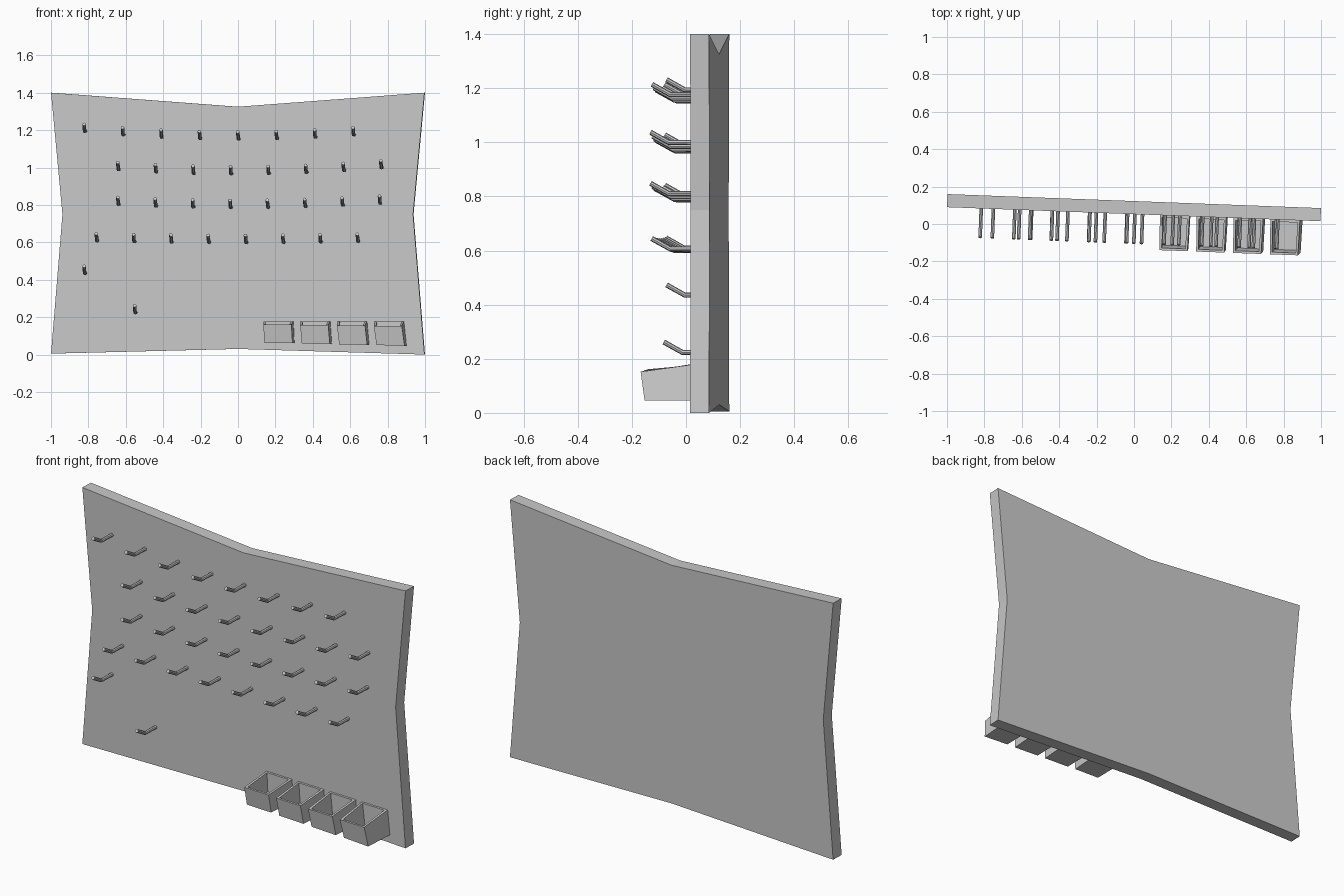
import bpy, bmesh
from mathutils import Matrix, Vector

cube = bpy.data.objects.get("Cube")
if cube:
    bpy.data.objects.remove(cube, do_unlink=True)

# One plain grey for everything
grey = bpy.data.materials.new("plain grey")
grey.use_nodes = True
colour = (0.58, 0.58, 0.58, 1)
grey.diffuse_color = colour
grey.node_tree.nodes["Principled BSDF"].inputs["Base Color"].default_value = colour

# Board frame: local y = 0 is the front face, turned slightly about z
SLOPE = -0.0375
THICK = 0.07
board_frame = Matrix.Translation((-0.0013, 0.0525, 0)) @ Matrix.Rotation(SLOPE, 4, 'Z')


def add_object(name, mesh, matrix=board_frame):
    obj = bpy.data.objects.new(name, mesh)
    obj.matrix_world = matrix
    bpy.context.collection.objects.link(obj)
    return obj


def finish(bm, name):
    bmesh.ops.recalc_face_normals(bm, faces=bm.faces)
    mesh = bpy.data.meshes.new(name)
    bm.to_mesh(mesh)
    bm.free()
    mesh.materials.append(grey)
    return mesh


# Board: a pinched outline pushed back to its thickness
bm = bmesh.new()
outline = [(-0.999, 0.005), (0, 0.03), (0.999, 0), (0.938, 0.75),
           (0.999, 1.4), (0, 1.325), (-0.999, 1.4), (-0.938, 0.75)]
face = bm.faces.new([bm.verts.new((x, 0, z)) for x, z in outline])
back = bmesh.ops.extrude_face_region(bm, geom=[face])
moved = [v for v in back["geom"] if isinstance(v, bmesh.types.BMVert)]
bmesh.ops.translate(bm, verts=moved, vec=(0, THICK, 0))
add_object("board", finish(bm, "board"))


# Peg: octagonal rod, straight out of the board and then bent upward
def make_peg(radius=0.0095):
    bm = bmesh.new()
    path = [(0.01, 0), (-0.087, 0), (-0.155, 0.038)]
    tilts = [0, 0.255, 0.51]
    rings = []
    for (y, z), tilt in zip(path, tilts):
        ring = bmesh.ops.create_circle(
            bm, segments=8, radius=radius,
            matrix=Matrix.Translation((0, y, z)) @ Matrix.Rotation(-tilt, 4, 'X')
            @ Matrix.Rotation(1.5708, 4, 'X'))["verts"]
        rings.append(ring)
    for a, b in zip(rings, rings[1:]):
        for i in range(8):
            j = (i + 1) % 8
            bm.faces.new((a[i], a[j], b[j], b[i]))
    bm.faces.new(rings[0])
    bm.faces.new(rings[-1])
    return finish(bm, "peg")


peg_mesh = make_peg()


def add_peg(name, x, z):
    add_object(name, peg_mesh, board_frame @ Matrix.Translation((x + 0.004, 0, z)))


# Peg rows: first x, spacing, lowest height, upward curve toward the sides
rows = [(-0.82, 0.2055, 1.153, 0.06), (-0.64, 0.201, 0.967, 0.055),
        (-0.64, 0.2, 0.787, 0.04), (-0.755, 0.1995, 0.6, 0.015)]
for r, (start, step, low, bend) in enumerate(rows):
    for i in range(8):
        x = start + i * step
        add_peg(f"peg_row{r + 1}_{i + 1}", x, low + bend * x * x)
add_peg("peg_lower_upper", -0.82, 0.435)
add_peg("peg_lower_bottom", -0.55, 0.224)


# Bin: open tapered box, with inner walls and floor; lean shears it sideways
def add_bin(name, x, lean, low, front_top):
    half, wall = 0.079, 0.012

    def ring(top, inset):
        h = half - inset
        loop = []
        for side, front in ((-1, 0), (1, 0), (1, 1), (-1, 1)):
            reach = 0.187 if top else 0.172
            y = -reach + inset if front else -inset
            narrow = 0.004 if front else 0
            z = (front_top if front else 0.178) if top else low - side * lean * 0.25
            if inset and not top:
                z += wall
            shift = -0.003 if top else lean
            loop.append(bm.verts.new((x + shift + side * (h - narrow), y, z)))
        return loop

    bm = bmesh.new()
    loops = [ring(False, 0), ring(True, 0), ring(True, wall), ring(False, wall)]
    for a, b in zip(loops, loops[1:]):
        for i in range(4):
            j = (i + 1) % 4
            bm.faces.new((a[i], a[j], b[j], b[i]))
    bm.faces.new(loops[0])
    bm.faces.new(loops[-1])
    add_object(name, finish(bm, name))


for i in range(4):
    add_bin(f"bin_{i + 1}", 0.222 + 0.197 * i, 0.002 + 0.003 * i,
            0.062 - 0.0045 * i, 0.161 - 0.003 * i)
